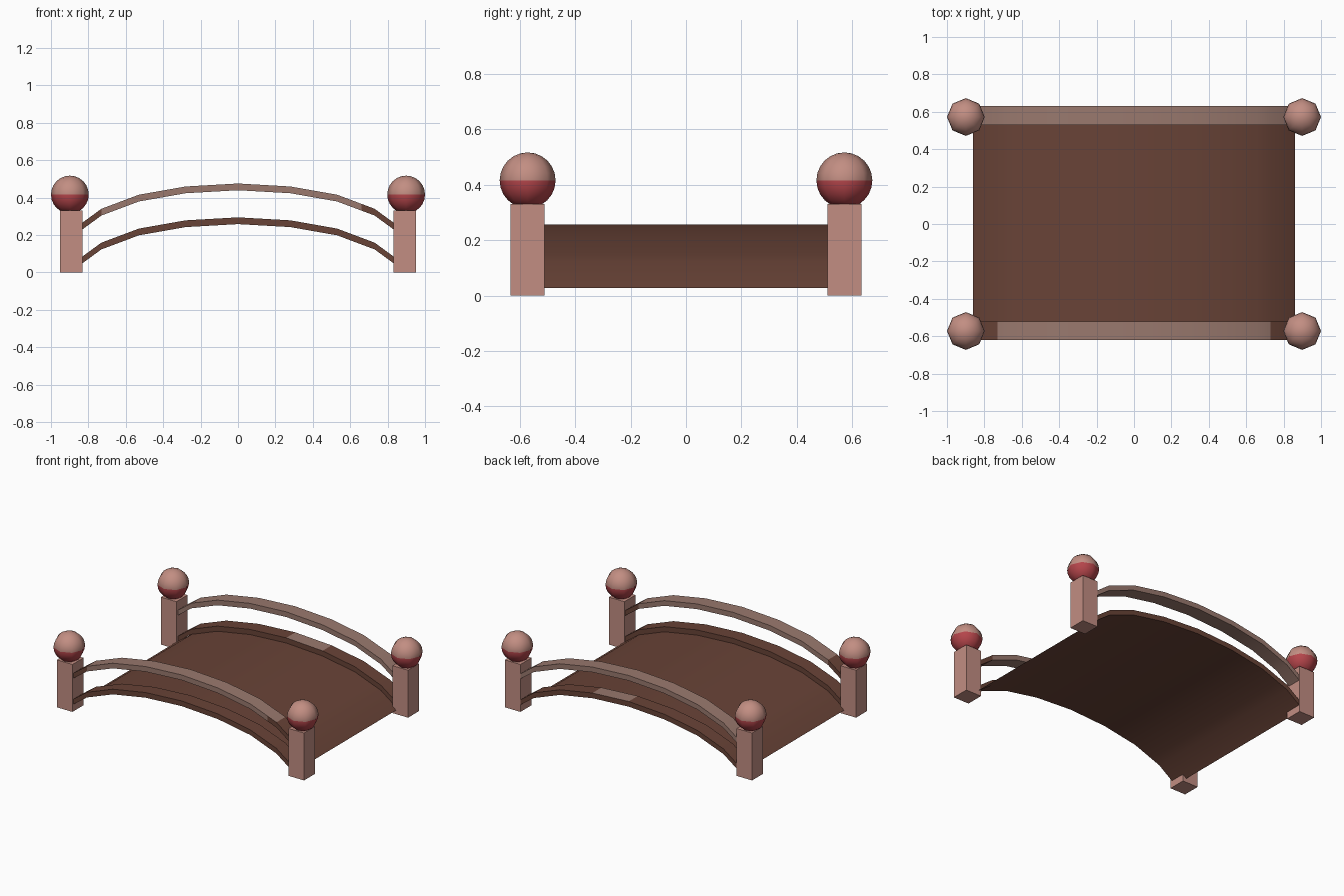
import bpy, bmesh, math

if "Cube" in bpy.data.objects:
    bpy.data.objects.remove(bpy.data.objects["Cube"], do_unlink=True)


def material(name, rgb):
    m = bpy.data.materials.new(name)
    m.use_nodes = True
    color = (*rgb, 1)
    m.diffuse_color = color
    m.node_tree.nodes["Principled BSDF"].inputs["Base Color"].default_value = color
    return m


dark_wood = material("dark_wood", (0.14, 0.056, 0.038))
light_wood = material("light_wood", (0.32, 0.19, 0.155))
pink = material("pink_stone", (0.54, 0.27, 0.225))
red = material("red_stone", (0.46, 0.06, 0.07))

# Half of the arch: distance along x and drop below the crown
HALF = [(0.28, 0.016), (0.53, 0.06), (0.66, 0.109), (0.73, 0.135), (0.86, 0.23)]
ARCH = [(-x, d) for x, d in reversed(HALF)] + [(0, 0)] + HALF


def finish(bm, name, mats, angle=None, rule=None):
    bmesh.ops.recalc_face_normals(bm, faces=bm.faces)
    bm.normal_update()
    if rule:
        for f in bm.faces:
            f.material_index = rule(f.calc_center_median(), f.normal)
    me = bpy.data.meshes.new(name)
    bm.to_mesh(me)
    bm.free()
    ob = bpy.data.objects.new(name, me)
    bpy.context.collection.objects.link(ob)
    for m in mats:
        me.materials.append(m)
    if angle:
        bpy.ops.object.select_all(action="DESELECT")
        ob.select_set(True)
        bpy.context.view_layer.objects.active = ob
        bpy.ops.object.shade_smooth_by_angle(angle=math.radians(angle))
    return ob


def arch_bar(name, y, crown, mats, rule):
    """Curved bar of rectangular section following the arch."""
    bm = bmesh.new()
    w, h = 0.05, 0.036
    section = [(-w, -h), (w, -h), (w, 0), (-w, 0)]
    rings = [[bm.verts.new((x, y + dy, crown - d + dz)) for dy, dz in section]
             for x, d in ARCH]
    for a, b in zip(rings, rings[1:]):
        for i in range(4):
            j = (i + 1) % 4
            bm.faces.new((a[i], a[j], b[j], b[i]))
    bm.faces.new(rings[0])
    bm.faces.new(rings[-1])
    return finish(bm, name, mats, 30, rule)


# Handrails: the front one has dark ends
def front_rail_rule(c, n):
    limit = 0.66 if n.y < -0.5 else 0.73
    return 1 if c.x < -0.73 or c.x > limit else 0


def back_beam_rule(c, n):
    return 1 if n.z > 0.5 and 0 < c.x < 0.28 else 0


arch_bar("front_handrail", -0.57, 0.475, [light_wood, dark_wood], front_rail_rule)
arch_bar("back_handrail", 0.58, 0.475, [light_wood], None)

# Lower side beams: the back one has a light patch on top
arch_bar("front_beam", -0.57, 0.294, [dark_wood], None)
arch_bar("back_beam", 0.58, 0.294, [dark_wood, light_wood], back_beam_rule)

# Deck: thin curved sheet between the beams
bm = bmesh.new()
rows = [[bm.verts.new((x, y, 0.257 - d)) for y in (-0.53, 0.54)] for x, d in ARCH]
for a, b in zip(rows, rows[1:]):
    bm.faces.new((a[0], b[0], b[1], a[1]))
finish(bm, "deck", [dark_wood], 30)

# Corner posts with two-coloured ball finials
for side, sx in (("left", 1), ("right", -1)):
    for end, sy in (("front", -1), ("back", 1)):
        bm = bmesh.new()
        bmesh.ops.create_cube(bm, size=1)
        bmesh.ops.scale(bm, vec=(0.12, 0.122, 0.33), verts=bm.verts)
        bmesh.ops.translate(bm, vec=(sx * 0.892, sy * 0.572, 0.165), verts=bm.verts)
        finish(bm, f"{end}_{side}_post", [pink])

        bm = bmesh.new()
        bmesh.ops.create_uvsphere(bm, u_segments=8, v_segments=12, radius=0.101)
        bmesh.ops.translate(bm, vec=(sx * 0.899, sy * 0.572, 0.416), verts=bm.verts)
        finish(bm, f"{end}_{side}_ball", [pink, red], 50,
               lambda c, n: 1 if c.z < 0.416 else 0)
